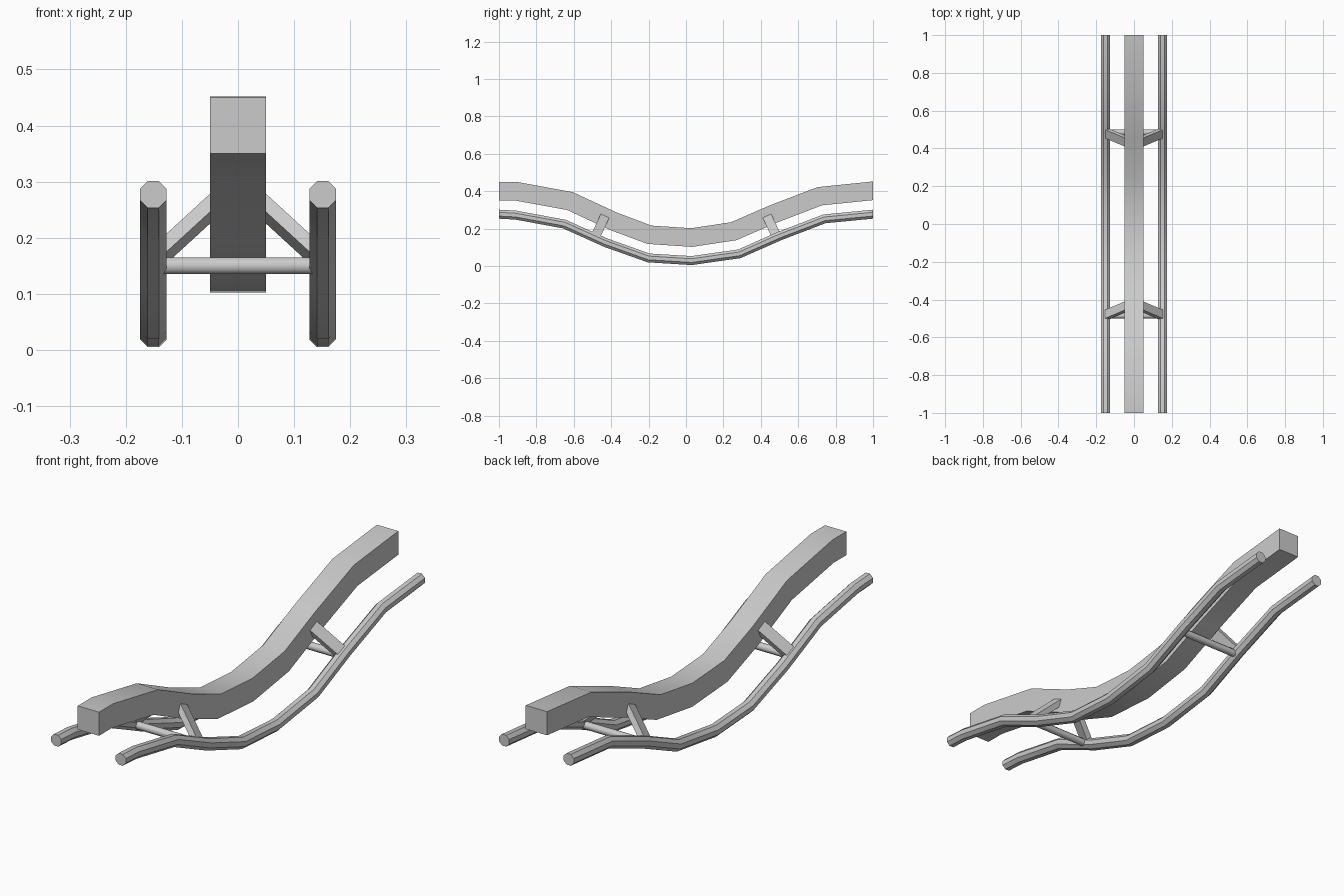
import bpy, bmesh, math
from mathutils import Vector

if "Cube" in bpy.data.objects:
    bpy.data.objects.remove(bpy.data.objects["Cube"])


def finish(name, bm, angle=40):
    bmesh.ops.recalc_face_normals(bm, faces=bm.faces)
    mesh = bpy.data.meshes.new(name)
    bm.to_mesh(mesh)
    bm.free()
    obj = bpy.data.objects.new(name, mesh)
    bpy.context.collection.objects.link(obj)
    bpy.ops.object.select_all(action='DESELECT')
    obj.select_set(True)
    bpy.context.view_layer.objects.active = obj
    bpy.ops.object.shade_smooth_by_angle(angle=math.radians(angle))
    return obj


def skin(bm, rings):
    rows = [[bm.verts.new(p) for p in r] for r in rings]
    n = len(rows[0])
    for a, b in zip(rows, rows[1:]):
        for i in range(n):
            bm.faces.new((a[i], a[(i + 1) % n], b[(i + 1) % n], b[i]))
    bm.faces.new(rows[0])
    bm.faces.new(rows[-1])


def sweep(name, path, section, x):
    """Sweep an (x, height) section along a (y, z) path; ends stay upright."""
    rings = []
    for i, (y, z) in enumerate(path):
        up = Vector((0, 1))
        if 0 < i < len(path) - 1:
            p = Vector((y, z))
            t = (p - Vector(path[i - 1])).normalized() + (Vector(path[i + 1]) - p).normalized()
            up = Vector((-t.y, t.x)).normalized()
        rings.append([(x + u, y + v * up.x, z + v * up.y) for u, v in section])
    bm = bmesh.new()
    skin(bm, rings)
    return finish(name, bm)


def ngon(n, apothem):
    r = apothem / math.cos(math.pi / n)
    return [(r * math.cos(2 * math.pi * (k + .5) / n),
             r * math.sin(2 * math.pi * (k + .5) / n)) for k in range(n)]


# Square central beam
beam_path = [(-1, .40), (-.91, .40), (-.62, .347), (-.39, .24), (-.195, .167),
             (.03, .152), (.255, .186), (.465, .277), (.715, .373), (1, .402)]
sweep("central_beam", beam_path, [(-.05, -.05), (.05, -.05), (.05, .05), (-.05, .05)], 0)

# Two octagonal running rails
rail_path = [(-1, .277), (-.91, .272), (-.65, .224), (-.43, .125), (-.2, .043),
             (.03, .029), (.285, .065), (.5, .16), (.74, .252), (1, .277)]
for side, label in ((-1, "left"), (1, "right")):
    sweep("rail_" + label, rail_path, ngon(8, .024), side * .151)

for end, place in ((-1, "front"), (1, "back")):
    # Round cross tie between the rails
    bm = bmesh.new()
    skin(bm, [[(x, end * .485 + u, .15 + v) for u, v in ngon(8, .015)] for x in (-.15, .15)])
    finish("cross_tie_" + place, bm, 50)

    # Diagonal braces from the rails up to the beam
    for side, label in ((-1, "left"), (1, "right")):
        a = Vector((side * .15, end * .483, .160))
        b = Vector((side * .03, end * .432, .270))
        along = (b - a).normalized()
        wide = Vector((0, .91, end * .42))
        wide = (wide - along * wide.dot(along)).normalized()
        thick = along.cross(wide)
        bm = bmesh.new()
        skin(bm, [[p + wide * u * .025 + thick * v * .0125
                   for u, v in ((-1, -1), (1, -1), (1, 1), (-1, 1))] for p in (a, b)])
        finish("brace_%s_%s" % (place, label), bm)
